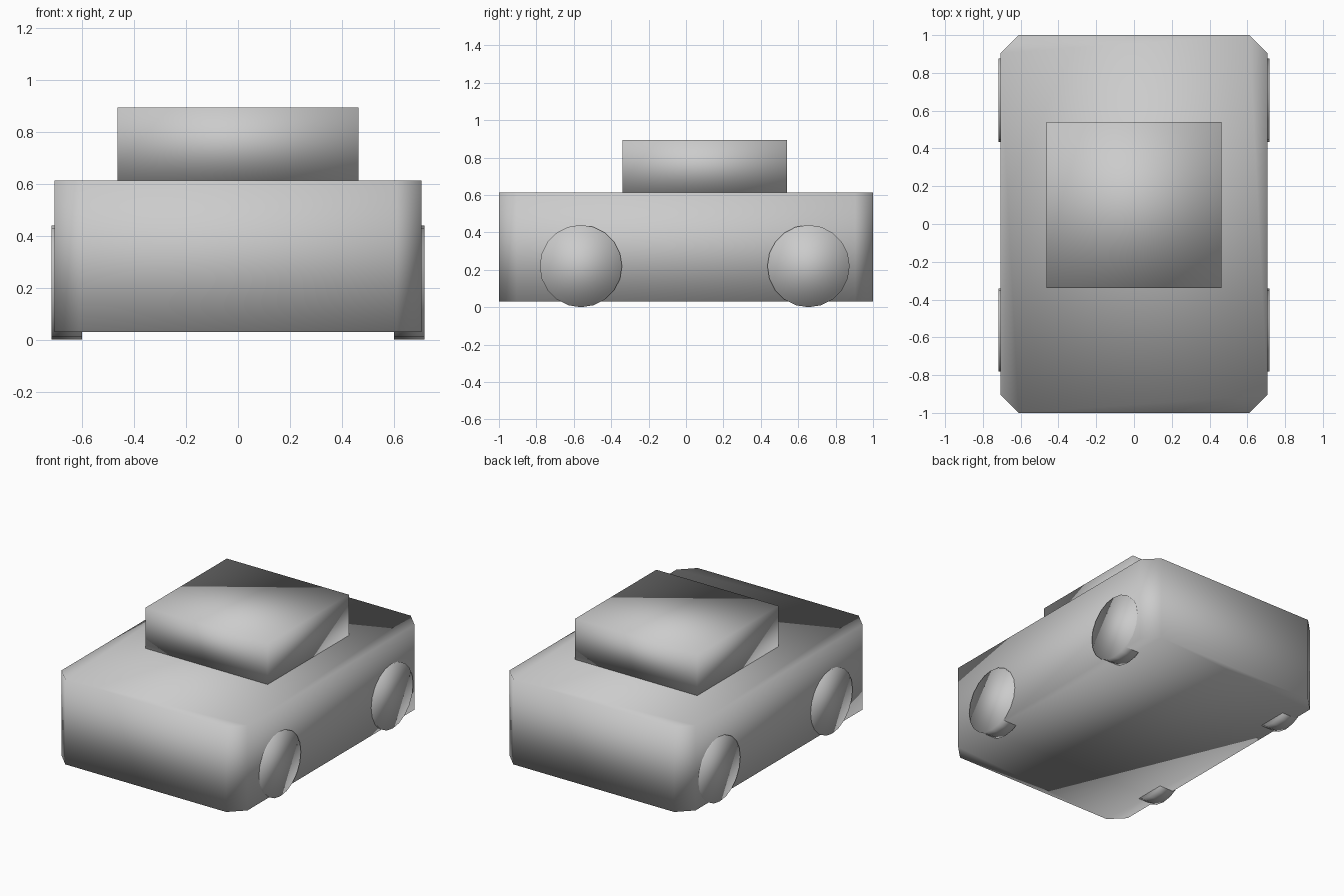
import bpy, bmesh, math
from mathutils import Matrix

cube = bpy.data.objects.get("Cube")
if cube:
    bpy.data.objects.remove(cube, do_unlink=True)

# Single plain grey
GREY = (0.6, 0.6, 0.6, 1.0)
grey = bpy.data.materials.new("plain_grey")
grey.use_nodes = True
grey.diffuse_color = GREY
grey.node_tree.nodes["Principled BSDF"].inputs["Base Color"].default_value = GREY


def finish(name, bm):
    """Turn a bmesh into a fully smooth-shaded object."""
    bmesh.ops.recalc_face_normals(bm, faces=bm.faces)
    for face in bm.faces:
        face.smooth = True
    mesh = bpy.data.meshes.new(name)
    bm.to_mesh(mesh)
    bm.free()
    mesh.materials.append(grey)
    obj = bpy.data.objects.new(name, mesh)
    bpy.context.collection.objects.link(obj)
    return obj


def prism(name, outline, bottom, top):
    """Extrude a plan outline upwards between two heights."""
    bm = bmesh.new()
    base = bm.faces.new([bm.verts.new((x, y, bottom)) for x, y in outline])
    grown = bmesh.ops.extrude_face_region(bm, geom=[base], use_keep_orig=True)
    verts = [v for v in grown["geom"] if isinstance(v, bmesh.types.BMVert)]
    bmesh.ops.translate(bm, verts=verts, vec=(0, 0, top - bottom))
    return finish(name, bm)


# Body: box with chamfered vertical corners
HALF_W, HALF_L, CUT = 0.706, 1.0, 0.095
corner = [(HALF_W, HALF_L - CUT), (HALF_W - CUT, HALF_L)]
quarter_turns = [(1, 1, 1), (-1, 1, -1), (-1, -1, 1), (1, -1, -1)]
body_outline = [(x * sx, y * sy) for sx, sy, step in quarter_turns
                for x, y in corner[::step]]
prism("body", body_outline, 0.03, 0.613)

# Cabin: plain box set towards the back
FRONT, BACK, SIDE = -0.34, 0.54, 0.463
prism("cabin", [(-SIDE, FRONT), (SIDE, FRONT), (SIDE, BACK), (-SIDE, BACK)],
      0.613, 0.893)

# Wheels: short cylinders sunk into the body sides
RADIUS, INNER, OUTER = 0.22, 0.6, 0.717
for side, sign in (("left", 1), ("right", -1)):
    for end, y in (("front", -0.562), ("back", 0.655)):
        bm = bmesh.new()
        place = (Matrix.Translation((sign * (INNER + OUTER) / 2, y, RADIUS))
                 @ Matrix.Rotation(math.pi / 2, 4, "Y"))
        bmesh.ops.create_cone(bm, cap_ends=True, segments=20, radius1=RADIUS,
                              radius2=RADIUS, depth=OUTER - INNER, matrix=place)
        finish(f"{end}_{side}_wheel", bm)
